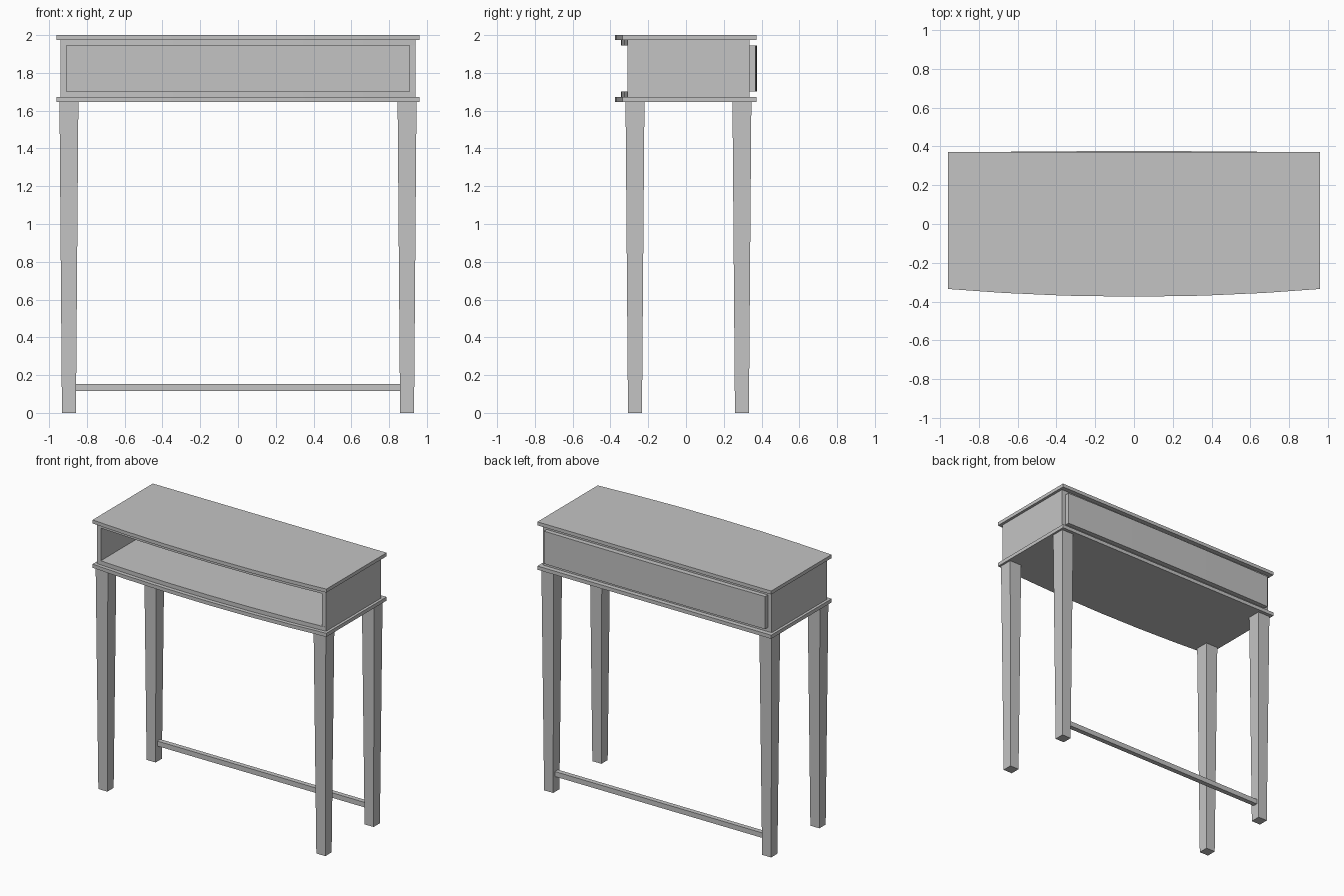
import bpy, bmesh

if "Cube" in bpy.data.objects:
    bpy.data.objects.remove(bpy.data.objects["Cube"])

wood = bpy.data.materials.new("plain grey")
wood.diffuse_color = (0.55, 0.55, 0.55, 1)
wood.use_nodes = True
wood.node_tree.nodes["Principled BSDF"].inputs["Base Color"].default_value = wood.diffuse_color
STEPS = [-1, -0.7, -0.37, 0, 0.37, 0.7, 1]


def finish(name, bm):
    bmesh.ops.recalc_face_normals(bm, faces=bm.faces)
    mesh = bpy.data.meshes.new(name)
    bm.to_mesh(mesh)
    bm.free()
    mesh.materials.append(wood)
    obj = bpy.data.objects.new(name, mesh)
    bpy.context.collection.objects.link(obj)
    return obj


def loft(name, bottom, top, z0, z1):
    """Solid between two outlines with the same number of points."""
    bm = bmesh.new()
    a = [bm.verts.new((x, y, z0)) for x, y in bottom]
    b = [bm.verts.new((x, y, z1)) for x, y in top]
    bm.faces.new(a)
    bm.faces.new(b)
    n = len(a)
    for i in range(n):
        j = (i + 1) % n
        bm.faces.new((a[i], a[j], b[j], b[i]))
    return finish(name, bm)


def rect(x0, x1, y0, y1):
    return [(x0, y0), (x1, y0), (x1, y1), (x0, y1)]


def box(name, x0, x1, y0, y1, z0, z1):
    outline = rect(x0, x1, y0, y1)
    return loft(name, outline, outline, z0, z1)


def bowed_board(name, half, side_y, mid_y, flat_y, z0, z1):
    """Board with one gently bowed long edge and one straight edge."""
    edge = [(half * t, side_y + (mid_y - side_y) * (1 - t * t)) for t in STEPS]
    outline = edge + [(half, flat_y), (-half, flat_y)]
    return loft(name, outline, outline, z0, z1)


# Overhanging boards above and below the case
bowed_board("table_top", 0.96, -0.335, -0.375, 0.372, 1.974, 2.0)
bowed_board("lower_shelf", 0.96, -0.335, -0.375, 0.372, 1.645, 1.672)

# Open-fronted case
bowed_board("case_floor", 0.94, -0.31, -0.345, 0.337, 1.672, 1.702)
bowed_board("case_ceiling", 0.94, -0.31, -0.345, 0.337, 1.944, 1.974)
box("case_back", -0.908, 0.908, 0.305, 0.337, 1.702, 1.944)
for side, label in ((-1, "left"), (1, "right")):
    xs = sorted((side * 0.908, side * 0.94))
    box("case_side_" + label, *xs, -0.31, 0.337, 1.702, 1.944)

# Raised panel on the back, very slightly bowed
bowed_board("back_panel", 0.908, 0.369, 0.376, 0.337, 1.702, 1.944)

# Tapered legs
for sx, xl in ((-1, "left"), (1, "right")):
    for cy, yl in ((-0.27, "front"), (0.296, "back")):
        cx = sx * 0.895
        low = rect(cx - 0.037, cx + 0.037, cy - 0.037, cy + 0.037)
        high = rect(cx - 0.05, cx + 0.05, cy - 0.05, cy + 0.05)
        loft(f"leg_{yl}_{xl}", low, high, 0, 1.645)

# Stretcher between the back legs
box("back_stretcher", -0.87, 0.87, 0.278, 0.314, 0.115, 0.152)
